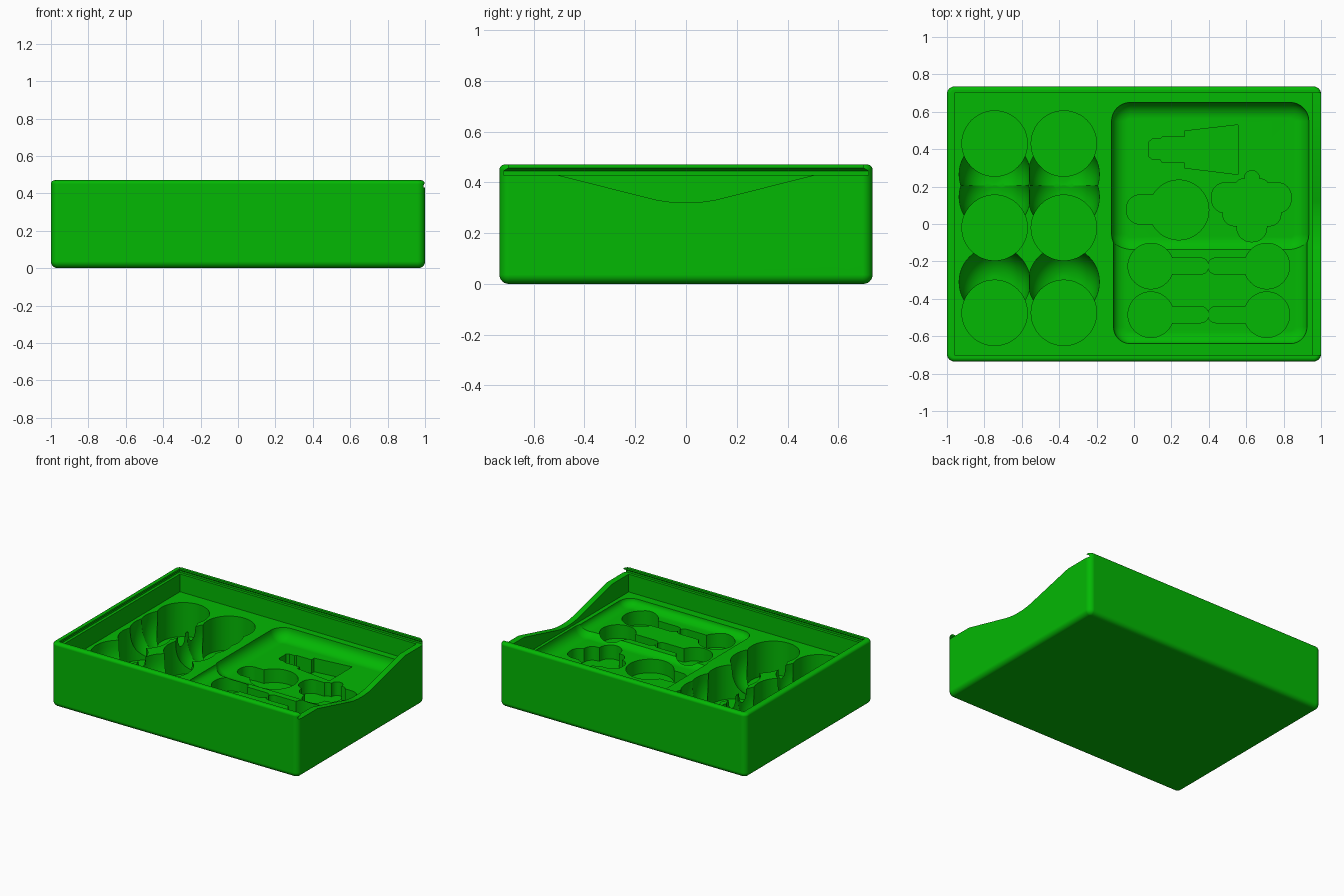
import bpy, bmesh
from math import sin, cos, pi, radians

cube = bpy.data.objects.get("Cube")
if cube:
    bpy.data.objects.remove(cube)

green = bpy.data.materials.new("leaf_green")
green.use_nodes = True
colour = (0.001, 0.48, 0.001, 1)
green.diffuse_color = colour
green.node_tree.nodes["Principled BSDF"].inputs["Base Color"].default_value = colour

FLOOR, RIM = 0.30, 0.43
OPEN = 0.6  # cutters reach up past the rim


def add_object(name, bm):
    bmesh.ops.recalc_face_normals(bm, faces=bm.faces)
    mesh = bpy.data.meshes.new(name)
    bm.to_mesh(mesh)
    bm.free()
    mesh.materials.append(green)
    ob = bpy.data.objects.new(name, mesh)
    bpy.context.collection.objects.link(ob)
    return ob


def arc(cx, cy, r, a0=0, a1=360, n=48):
    steps = n if a1 - a0 == 360 else n + 1
    angles = [radians(a0 + (a1 - a0) * i / n) for i in range(steps)]
    return [(cx + r * cos(a), cy + r * sin(a)) for a in angles]


def rect(x0, x1, y0, y1):
    return [(x0, y0), (x1, y0), (x1, y1), (x0, y1)]


def round_rect(x0, x1, y0, y1, r):
    pts = []
    for i, (x, y) in enumerate([(x1 - r, y1 - r), (x0 + r, y1 - r), (x0 + r, y0 + r), (x1 - r, y0 + r)]):
        pts += arc(x, y, r, i * 90, i * 90 + 90, 8)
    return pts


def skin(name, rings):
    """Closed solid skinned through (outline, height) rings."""
    bm = bmesh.new()
    loops = [[bm.verts.new((x, y, z)) for x, y in pts] for pts, z in rings]
    bm.faces.new(loops[0])
    bm.faces.new(loops[-1])
    n = len(loops[0])
    for a, b in zip(loops, loops[1:]):
        for i in range(n):
            j = (i + 1) % n
            bm.faces.new((a[i], a[j], b[j], b[i]))
    return add_object(name, bm)


def subtract(tool):
    """Apply a boolean cut to the tray and discard the tool."""
    tool.hide_render = True
    mod = tray.modifiers.new("cut", "BOOLEAN")
    mod.operation, mod.object, mod.solver = "DIFFERENCE", tool, "EXACT"
    bpy.context.view_layer.update()
    result = tray.evaluated_get(bpy.context.evaluated_depsgraph_get())
    mesh = bpy.data.meshes.new_from_object(result)
    tray.modifiers.clear()
    tray.data = mesh
    bpy.data.objects.remove(tool)


def cut(pts, low, high=OPEN):
    subtract(skin("cutter", [(pts, low), (pts, high)]))


# Tray block, softly rounded below and more tightly at the rim
def block_ring(d, z):
    return round_rect(-1 + d, 1 - d, -0.735 + d, 0.735 - d, 0.04 - d), z


quarter = [i / 6 * pi / 2 for i in range(7)]
rings = [block_ring(0.036 * (1 - sin(t)), 0.036 * (1 - cos(t))) for t in quarter]
rings += [block_ring(0.02 * (1 - cos(t)), 0.45 + 0.02 * sin(t)) for t in quarter]
tray = skin("storage_tray", rings)

# Upper cavity, and the undercut lid channel open at the right end
cut(rect(-0.96, 0.955, -0.70, 0.70), FLOOR, 0.44)
wide, narrow = rect(-0.98, 1.1, -0.72, 0.72), rect(-0.96, 1.1, -0.70, 0.70)
subtract(skin("channel_cutter", [(wide, RIM), (wide, 0.444), (narrow, 0.457), (narrow, OPEN)]))

# Finger dip in the right wall
dip = [(-0.51, RIM), (-0.12, 0.332), (-0.08, 0.325), (-0.04, 0.321), (0, 0.32)]
dip += [(-y, z) for y, z in reversed(dip[:-1])]
dip += [(0.51, 0.5), (-0.51, 0.5)]
bm = bmesh.new()
face = bm.faces.new([bm.verts.new((0.93, y, z)) for y, z in dip])
side = bmesh.ops.extrude_face_region(bm, geom=[face])["geom"]
bmesh.ops.translate(bm, vec=(0.17, 0, 0), verts=[g for g in side if isinstance(g, bmesh.types.BMVert)])
subtract(add_object("dip_cutter", bm))

# Round compartments, each with a bowl shaped finger scoop on one side
for x in (-0.745, -0.375):
    for y, side in ((0.43, -1), (-0.02, 1), (-0.475, 1)):
        bowl = []
        for i in range(1, 15):
            t = i / 14 * pi / 2
            bowl.append((arc(x, y + side * 0.165, 0.19 * sin(t) ** 0.8),
                         FLOOR - 0.24 * max(cos(t), 0) ** 0.8))
        bowl.append((bowl[-1][0], 0.42))
        subtract(skin("scoop_cutter", bowl))
        cut(arc(x, y, 0.175), 0.05)


def cut_bowl(x0, x1, y0, y1, r, inset, low):
    """Rounded rectangular recess whose walls curve into its floor."""
    rings = []
    for i in range(9):
        t = i / 8 * pi / 2
        d = inset * (1 - sin(t))
        rings.append((round_rect(x0 + d, x1 - d, y0 + d, y1 - d, r - d),
                      FLOOR - (FLOOR - low) * max(cos(t), 0)))
    subtract(skin("recess_cutter", rings + [(rings[-1][0], 0.42)]))


# Large recess with a shallow step at the front
cut_bowl(-0.11, 0.925, -0.64, 0.30, 0.09, 0.07, 0.25)
cut_bowl(-0.12, 0.935, -0.155, 0.65, 0.10, 0.085, 0.22)

# Wedge shaped slot with a stepped neck
DEEP = 0.12
cut([(0.08, 0.36), (0.10, 0.345), (0.14, 0.345), (0.15, 0.33), (0.27, 0.33), (0.27, 0.30),
     (0.555, 0.265), (0.555, 0.53), (0.27, 0.497), (0.27, 0.465), (0.15, 0.465),
     (0.14, 0.455), (0.10, 0.455), (0.08, 0.44)], DEEP)

# Round slot with a stubby handle
cut(arc(0.24, 0.075, 0.16), DEEP)
cut(round_rect(-0.04, 0.20, 0.0, 0.155, 0.07), DEEP)

# Lobed slot
cut(round_rect(0.415, 0.84, 0.06, 0.22, 0.07), DEEP)
cut(round_rect(0.475, 0.785, -0.01, 0.20, 0.06), DEEP)
cut(round_rect(0.55, 0.71, -0.095, 0.10, 0.075), DEEP)
cut(round_rect(0.54, 0.72, 0.10, 0.24, 0.04), DEEP)
cut(round_rect(0.59, 0.67, 0.10, 0.285, 0.039), DEEP)

# Two pairs of round ended slots meeting handle to handle
for y in (-0.225, -0.485):
    for x, x0, x1 in ((0.09, 0.09, 0.398), (0.71, 0.396, 0.71)):
        cut(arc(x, y, 0.122), 0.15)
        cut(round_rect(x0, x1, y - 0.043, y + 0.043, 0.04), 0.15)

# Smooth curves, with flat panels kept flat
bpy.ops.object.select_all(action="DESELECT")
tray.select_set(True)
bpy.context.view_layer.objects.active = tray
bpy.ops.object.shade_smooth_by_angle(angle=radians(30))
weighted = tray.modifiers.new("flat_panels", "WEIGHTED_NORMAL")
weighted.keep_sharp = True
